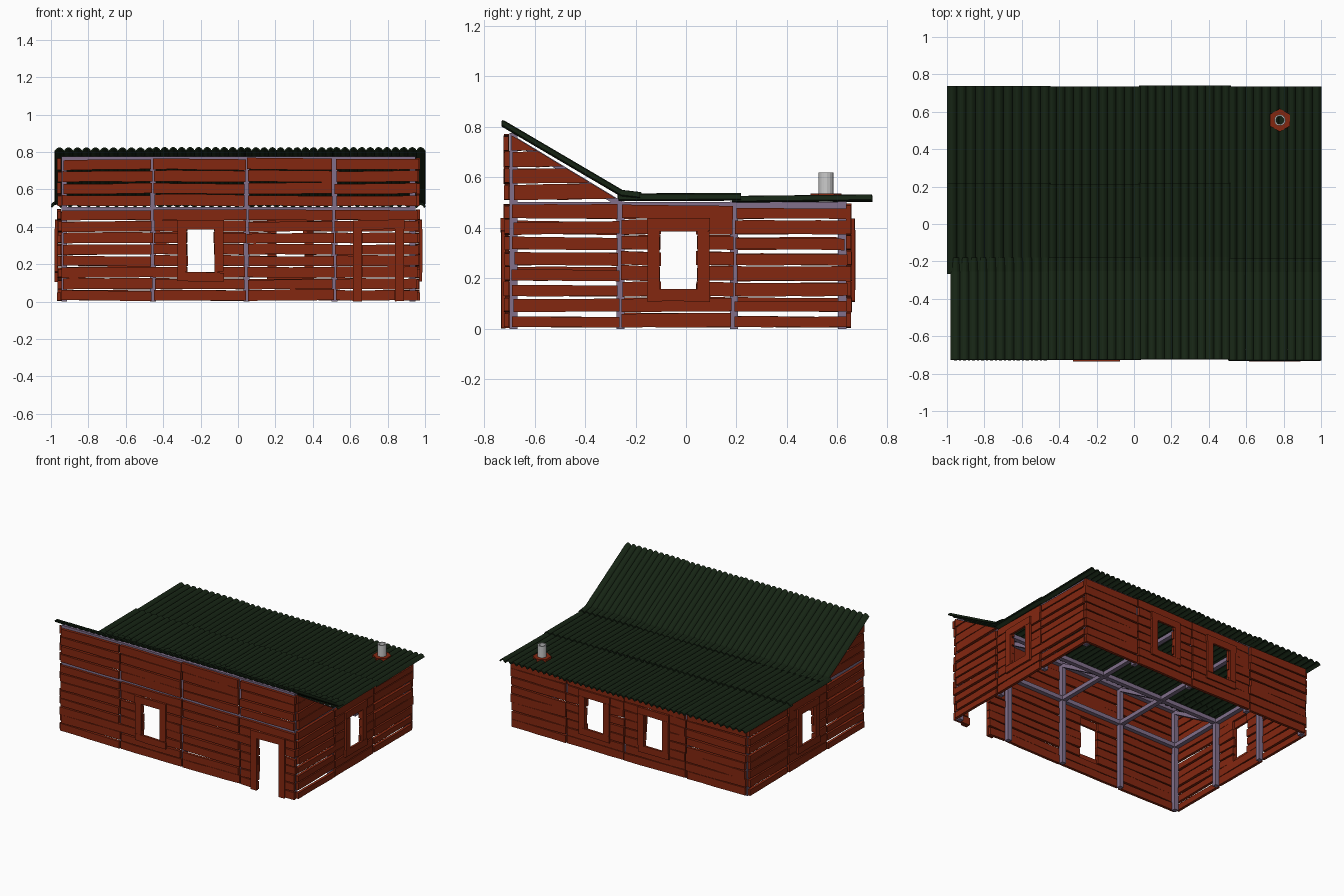
import bpy, bmesh, math, random
from mathutils import Vector

if "Cube" in bpy.data.objects:
    bpy.data.objects.remove(bpy.data.objects["Cube"])
random.seed(4)

def material(name, col):
    m = bpy.data.materials.new(name)
    m.diffuse_color = (*col, 1)
    m.use_nodes = True
    m.node_tree.nodes["Principled BSDF"].inputs["Base Color"].default_value = m.diffuse_color
    return m

RED = material("red_timber", (0.23, 0.02, 0.005))
GREEN = material("green_sheet", (0.008, 0.018, 0.007))
LILAC = material("lilac_frame", (0.22, 0.16, 0.26))

def finish(bm, name, mat=None):
    bmesh.ops.recalc_face_normals(bm, faces=bm.faces)
    me = bpy.data.meshes.new(name)
    bm.to_mesh(me)
    bm.free()
    ob = bpy.data.objects.new(name, me)
    bpy.context.collection.objects.link(ob)
    if mat:
        me.materials.append(mat)
    return ob

def box(bm, lo, hi):
    r = bmesh.ops.create_cube(bm, size=1)
    for v in r["verts"]:
        v.co = Vector([a + (b - a) * (c + 0.5) for a, b, c in zip(lo, hi, v.co)])

# A wall is a placement (u along wall, d outward, z) -> world position
WALLS = {
    "front": lambda u, d, z: (u, -0.70 - d, z),
    "back": lambda u, d, z: (u, 0.635 + d, z),
    "right": lambda u, d, z: (0.95 + d, u, z),
    "left": lambda u, d, z: (-0.945 - d, u, z),
}

def plank(bm, place, u0, u1, z0, z1, d0=0.0, d1=0.02, jit=0.003, cut=None):
    """Rough board: a strip with wobbly edges; cut(z) limits its far end."""
    n = max(1, round((u1 - u0) / 0.12))
    tilt = random.uniform(-jit, jit)
    off = random.uniform(-0.003, 0.003)
    rings = []
    for i in range(n + 1):
        t = i / n
        wob = tilt * (2 * t - 1)
        zb = max(0.0, z0 + wob + random.uniform(-jit, jit) * 0.5)
        zt = z1 + wob + random.uniform(-jit, jit) * 0.5
        ring = []
        for d, z in ((d0 + off, zb), (d1 + off, zb), (d1 + off, zt), (d0 + off, zt)):
            end = min(u1, cut(z)) if cut else u1
            ring.append(bm.verts.new(place(u0 + (end - u0) * t, d, z)))
        rings.append(ring)
    for a, b in zip(rings, rings[1:]):
        for k in range(4):
            bm.faces.new((a[k], a[(k + 1) % 4], b[(k + 1) % 4], b[k]))
    bm.faces.new(rings[0])
    bm.faces.new(rings[-1])

LOW = [(0.006 + 0.0615 * i, 0.0615) for i in range(8)]
HIGH = [(0.512 + 0.0645 * i, 0.0645) for i in range(4)]

def panel(bm, place, u0, u1, rows, hole=None, cut=None, gap=0.14):
    """Rows of planks, split around a hole (u0, u1, z0, z1)."""
    for z, h in rows:
        top = z + h * random.uniform(1 - gap * 1.7, 1 - gap * 0.35)
        spans = [(u0, u1)]
        if hole and z + h > hole[2] + 0.02 and z < hole[3] - 0.02:
            spans = [(u0, hole[0]), (hole[1], u1)]
        for a, b in spans:
            j = lambda: random.uniform(-0.006, 0.006)
            plank(bm, place, a + j(), b + j(), z, top, cut=cut)

def window_trim(bm, place, c, door=False):
    z0 = 0.0 if door else 0.155
    w = 0.088 if door else 0.075
    for s in (-1, 1):
        a, b = sorted((c + s * w, c + s * (w + 0.048)))
        plank(bm, place, a, b, z0 + 0.002, 0.388, 0.018, 0.034)
    plank(bm, place, c - w - 0.05, c + w + 0.05, 0.386, 0.437, 0.018, 0.034)
    if not door:
        plank(bm, place, c - w - 0.05, c + w + 0.05, 0.108, 0.157, 0.018, 0.034)

def window_hole(c):
    return (c - 0.073, c + 0.073, 0.14, 0.40)

XS = [-0.945, -0.455, 0.045, 0.515, 0.968]
YS = [-0.692, -0.26, 0.19, 0.64]
G = 0.006
slope_end = lambda z: -0.70 + (0.772 - z) / 0.605

# Plank walls
for name, place in WALLS.items():
    bm, trim = bmesh.new(), bmesh.new()
    long_wall = name in ("front", "back")
    marks = XS if long_wall else YS
    for i, (a, b) in enumerate(zip(marks, marks[1:])):
        hole = None
        if name == "front" and i == 3:
            hole = (0.665, 0.84, -0.1, 0.40)
            window_trim(trim, place, 0.752, True)
        else:
            c = {("front", 1): -0.2, ("back", 1): -0.2, ("back", 2): 0.28,
                 ("left", 1): -0.03, ("right", 1): -0.03}.get((name, i))
            if c is not None:
                hole = window_hole(c)
                window_trim(trim, place, c)
        gap = 0.2 if not long_wall and i != 1 else 0.11
        panel(bm, place, a + G, b - G, LOW, hole, gap=gap)
        if name == "front":
            panel(bm, place, a + G, b - G, HIGH, gap=0.1)
        elif not long_wall and i == 0:
            panel(bm, place, a + G, b - G, HIGH, cut=slope_end, gap=0.1)
    finish(bm, name + "_wall_planks", RED)
    finish(trim, name + "_opening_trim", RED)

# Timber frame: posts, wall plates and ceiling beams
T = 0.032
PX = [-0.945, -0.471, 0.029, 0.499, 0.918]
PY = [-0.70, -0.276, 0.174, 0.603]
bm = bmesh.new()
for i, x in enumerate(PX):
    for j, y in enumerate(PY):
        if i in (0, 4) or j in (0, 3):
            box(bm, (x, y, 0), (x + T, y + T, 0.765 if j == 0 else 0.5))
finish(bm, "frame_posts", LILAC)
bm = bmesh.new()
for y in PY:
    box(bm, (PX[0], y, 0.475), (PX[-1] + T, y + T, 0.505))
box(bm, (PX[0], PY[0], 0.745), (PX[-1] + T, PY[0] + T, 0.775))
for x in PX:
    box(bm, (x, PY[0], 0.474), (x + T, PY[-1] + T, 0.503))
finish(bm, "frame_beams", LILAC)
bm = bmesh.new()
for x in PX:
    r = [bm.verts.new((x + dx, y, z)) for dx in (0, T)
         for y, z in ((-0.70, 0.745), (-0.70, 0.775), (-0.25, 0.503), (-0.25, 0.473))]
    bm.faces.new(r[:4])
    bm.faces.new(r[4:])
    for k in range(4):
        bm.faces.new((r[k], r[(k + 1) % 4], r[4 + (k + 1) % 4], r[4 + k]))
finish(bm, "sloping_rafters", LILAC)

# Corrugated roof sheets
def sheet(name, x0, x1, path, waves=11, amp=0.009):
    bm = bmesh.new()
    n = waves * 8
    rows = []
    for y, z in path:
        rows.append([bm.verts.new((x0 + (x1 - x0) * i / n, y,
                     z + amp * (2 * abs(math.sin(math.pi * i / 8)) - 1)))
                     for i in range(n + 1)])
    for a, b in zip(rows, rows[1:]):
        for i in range(n):
            bm.faces.new((a[i], a[i + 1], b[i + 1], b[i]))
    ob = finish(bm, name, GREEN)
    m = ob.modifiers.new("thickness", "SOLIDIFY")
    m.thickness = 0.008
    m.offset = 0

PATHS = {
    "sloping_roof": [(-0.727, 0.812), (-0.255, 0.535), (-0.18, 0.526)],
    "middle_roof": [(-0.27, 0.521), (0.215, 0.523)],
    "rear_roof": [(0.185, 0.511), (0.737, 0.517)],
}
for name, path in PATHS.items():
    edges = [-0.978 if name == "sloping_roof" else -0.997, -0.46, 0.03, 0.505, 0.999]
    for i, (a, b) in enumerate(zip(edges, edges[1:])):
        dz = random.uniform(-0.003, 0.003)
        dy = random.uniform(-0.004, 0.004)
        sheet(f"{name}_{i + 1}", a, b + (0.01 if i < 3 else 0),
              [(y + dy, z + dz) for y, z in path])

# Chimney pipe with hexagonal collar
def tube(name, sides, r_in, r_out, z0, z1, mat=None):
    bm = bmesh.new()
    prof = [(r_in, z0), (r_out, z0), (r_out, z1), (r_in, z1)]
    ring = []
    for k in range(sides):
        a = math.tau * k / sides + math.pi / 6
        ring.append([bm.verts.new((0.78 + r * math.cos(a), 0.555 + r * math.sin(a), z))
                     for r, z in prof])
    for k in range(sides):
        a, b = ring[k], ring[(k + 1) % sides]
        for i in range(4):
            bm.faces.new((a[i], a[(i + 1) % 4], b[(i + 1) % 4], b[i]))
    return finish(bm, name, mat)

tube("chimney_pipe", 16, 0.022, 0.03, 0.46, 0.62)
tube("chimney_collar", 6, 0.028, 0.062, 0.515, 0.536, RED)
